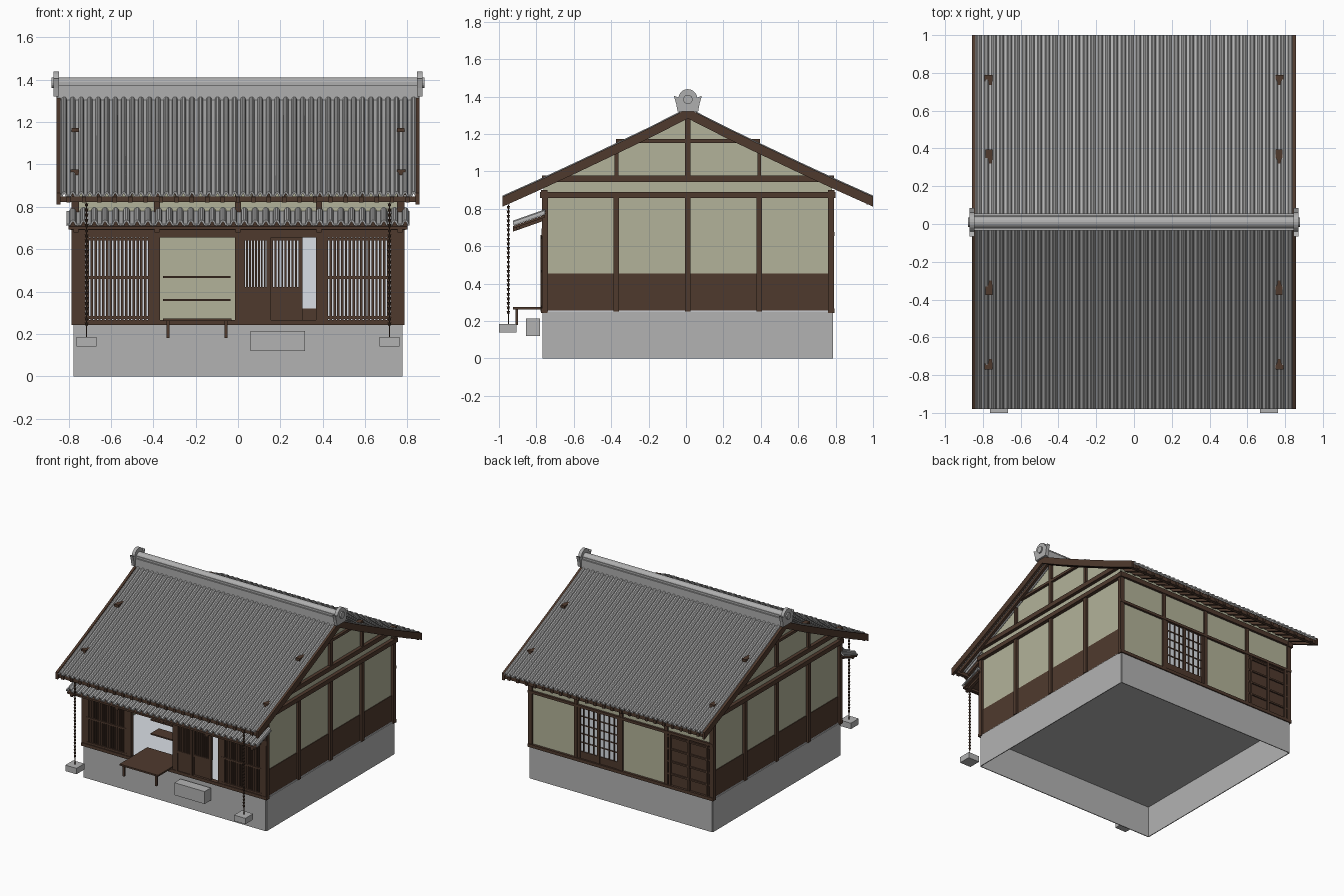
import bpy, bmesh, math
from mathutils import Matrix, Vector

if "Cube" in bpy.data.objects:
    bpy.data.objects.remove(bpy.data.objects["Cube"])

SHIFT = 0.01      # body centre along y
W = 0.777         # half width of the square body
BAY = 0.382       # bay spacing
SILL = 0.25       # floor level
SIDES = (-1, 1)


def material(name, r, g, b):
    m = bpy.data.materials.new(name)
    m.use_nodes = True
    m.diffuse_color = (r, g, b, 1)
    bsdf = m.node_tree.nodes["Principled BSDF"]
    bsdf.inputs["Base Color"].default_value = (r, g, b, 1)
    bsdf.inputs["Roughness"].default_value = 0.8
    return m


wood = material("dark wood", 0.078, 0.042, 0.027)
plaster = material("plaster", 0.45, 0.45, 0.32)
stone = material("grey stone", 0.45, 0.45, 0.45)
tile = material("roof tile", 0.43, 0.43, 0.43)
paper = material("white paper", 0.7, 0.74, 0.79)


def finish(name, bm, mat):
    bmesh.ops.translate(bm, verts=bm.verts, vec=(0, SHIFT, 0))
    bmesh.ops.recalc_face_normals(bm, faces=bm.faces)
    mesh = bpy.data.meshes.new(name)
    bm.to_mesh(mesh)
    bm.free()
    mesh.materials.append(mat)
    ob = bpy.data.objects.new(name, mesh)
    bpy.context.collection.objects.link(ob)
    return ob


def boxes(name, mat, items):
    """Boxes given as (x0, x1, y0, y1, z0, z1), joined in one object."""
    bm = bmesh.new()
    for x0, x1, y0, y1, z0, z1 in items:
        mid = Vector((x0 + x1, y0 + y1, z0 + z1)) / 2
        size = Matrix.Diagonal((abs(x1 - x0), abs(y1 - y0), abs(z1 - z0), 1))
        bmesh.ops.create_cube(bm, size=1, matrix=Matrix.Translation(mid) @ size)
    return finish(name, bm, mat)


def prisms(name, mat, profile, spans):
    """A (y, z) profile extruded along each x span."""
    bm = bmesh.new()
    for x0, x1 in spans:
        face = bm.faces.new([bm.verts.new((x0, y, z)) for y, z in profile])
        ext = bmesh.ops.extrude_face_region(bm, geom=[face])
        moved = [v for v in ext["geom"] if isinstance(v, bmesh.types.BMVert)]
        bmesh.ops.translate(bm, verts=moved, vec=(x1 - x0, 0, 0))
    return finish(name, bm, mat)


def band(path, top, bottom):
    return [(y, z + top) for y, z in path] + [(y, z + bottom) for y, z in reversed(path)]


def tiles(name, half, count, path, height):
    """Corrugated tile sheet: flat pans between half round ribs."""
    pitch = 2 * half / count
    section = []
    for i in range(count):
        x = -half + i * pitch
        section.append((x, 0))
        for k in range(6):
            a = math.pi * k / 5
            section.append((x + pitch * (0.6 - 0.32 * math.cos(a)), height * math.sin(a)))
    section.append((half, 0))
    bm = bmesh.new()
    rows = [[bm.verts.new((x, y, z + h)) for x, h in section] for y, z in path]
    for a, b in zip(rows, rows[1:]):
        for i in range(len(a) - 1):
            bm.faces.new((a[i], a[i + 1], b[i + 1], b[i]))
    ob = finish(name, bm, tile)
    if ob.data.polygons[0].normal.z < 0:
        ob.data.flip_normals()
    mod = ob.modifiers.new("thickness", "SOLIDIFY")
    mod.thickness = 0.01
    mod.offset = -1
    return ob


# Hollow foundation and floor
T = 0.006
E = W - T
boxes("foundation", stone,
      [(s * W, s * E, -E, E, 0, SILL) for s in SIDES] +
      [(-E, E, s * W, s * E, 0, SILL) for s in SIDES])
boxes("floor", stone, [(-E, E, -E, E, SILL - 0.01, SILL)])
boxes("floor_mat", paper, [(-E, E, -E, E, SILL, SILL + T)])

# Main roof with a slight sag
ROOF = [(0, 1.328), (0.2, 1.226), (0.4, 1.13), (0.6, 1.035), (0.8, 0.942), (0.99, 0.857)]
rafter_x = [-0.8 + i * 1.6 / 22 for i in range(23)]
for s, side in zip(SIDES, ("front", "back")):
    path = [(s * y, z) for y, z in ROOF]
    tiles(side + "_roof_tiles", 0.845, 42, path, 0.015)
    prisms(side + "_bargeboards", wood, band(path, 0.008, -0.045),
           [(t * 0.838, t * 0.857) for t in SIDES])
    prisms(side + "_rafters", wood, band(path, -0.011, -0.036),
           [(x - 0.01, x + 0.01) for x in rafter_x])
    boxes(side + "_eave_batten", wood, [(-0.85, 0.85, s * 0.955, s * 0.98, 0.822, 0.85)])

# Ridge
boxes("ridge_base", tile, [(-0.855, 0.855, -0.045, 0.045, 1.3, 1.375),
                           (-0.86, 0.86, -0.035, 0.035, 1.375, 1.39)])
cap = [(0.032 * math.cos(a), 1.378 + 0.032 * math.sin(a))
       for a in (math.pi * k / 8 for k in range(9))]
prisms("ridge_cap", tile, cap, [(-0.87, 0.87)])

# Ridge end ornaments
crest = [(0.055, 1.32), (0.062, 1.36), (0.075, 1.405), (0.05, 1.395)]
arc = [(0.05 * math.cos(a), 1.39 + 0.05 * math.sin(a))
       for a in (math.pi * k / 10 for k in range(1, 10))]
prisms("ridge_end_ornaments", tile, crest + arc + [(-y, z) for y, z in reversed(crest)],
       [(s * 0.845, s * 0.87) for s in SIDES])
disc = [(0.025 * math.cos(a), 1.385 + 0.025 * math.sin(a))
        for a in (math.pi * k / 8 for k in range(16))]
prisms("ridge_end_discs", tile, disc, [(s * 0.87, s * 0.88) for s in SIDES])

# Gable walls
slope = [(y, z - 0.02) for y, z in ROOF[:-1]]
slope[-1] = (E, 0.935)
outline = [(-E, SILL), (E, SILL)] + slope[::-1] + [(-y, z) for y, z in slope[1:]]
prisms("gable_plaster", plaster, outline, [(s * 0.755, s * 0.765) for s in SIDES])
boxes("gable_wainscot", wood, [(s * 0.76, s * 0.77, -E, E, SILL, 0.455) for s in SIDES])
gable = []
for s in SIDES:
    x0, x1 = s * 0.75, s * 0.785
    gable += [(x0, x1, i * BAY - 0.015, i * BAY + 0.015, SILL, 0.87) for i in range(-2, 3)]
    gable += [(x0, x1, i * BAY - 0.01, i * BAY + 0.01, 0.96, 1.115) for i in SIDES]
    gable += [(x0, x1, -0.015, 0.015, 0.96, 1.315),
              (x0, x1 + s * 0.008, -0.79, 0.79, 0.857, 0.89),
              (x0, x1 + s * 0.006, -0.78, 0.78, 0.943, 0.977),
              (x0, x1, -0.385, 0.385, 1.153, 1.173)]
boxes("gable_timbers", wood, gable)

# Front and back timbers
frame = []
for s in SIDES:
    y0, y1 = s * 0.75, s * 0.78
    frame += [(i * BAY - 0.014, i * BAY + 0.014, y0, y1, SILL, 0.9) for i in range(-2, 3)]
    frame += [(-0.785, 0.785, y0, s * 0.785, 0.242, 0.266),
              (-0.785, 0.785, y0, s * 0.783, 0.655, 0.695 if s < 0 else 0.675),
              (-0.785, 0.785, y0, s * 0.785, 0.865, 0.9)]
boxes("eave_wall_timbers", wood, frame)
boxes("upper_wall_plaster", plaster,
      [(-E, E, s * 0.757, s * 0.767, 0.67, 0.93) for s in SIDES])

# Back wall: plaster bays, paper screens and plank door
boxes("back_plaster", plaster, [(x, x + BAY, 0.757, 0.767, SILL, 0.67) for x in (-BAY, BAY)])
boxes("back_screen_paper", paper, [(0, BAY, 0.757, 0.764, 0.32, 0.66)])
boxes("back_screen_foot", wood, [(0, BAY, 0.755, 0.772, SILL, 0.32)])
bars = [(x - 0.003, x + 0.003, 0.764, 0.772, 0.32, 0.66)
        for x in (0.02 + i * 0.043 for i in range(9))]
bars += [(0, BAY, 0.764, 0.771, z, z + 0.006) for z in (0.32 + i * 0.066 for i in range(1, 5))]
bars += [(x - 0.011, x + 0.011, 0.764, 0.776, 0.266, 0.66) for x in (0.024, 0.191, 0.358)]
boxes("back_screen_bars", wood, bars)
boxes("back_door", wood, [(-2 * BAY, -BAY, 0.757, 0.768, SILL, 0.66)])
boxes("back_door_battens", wood,
      [(-2 * BAY, -BAY, 0.768, 0.778, z, z + 0.012) for z in (0.345, 0.44, 0.535, 0.63)] +
      [(x - 0.008, x + 0.008, 0.768, 0.782, 0.266, 0.655) for x in (-0.73, -0.573, -0.415)])


# Front lattice bays
def slats(x0, x1, count, y, z0, z1, half=0.0045):
    step = (x1 - x0) / count
    return [(x0 + i * step - half, x0 + i * step + half, y - 0.02, y, z0, z1)
            for i in range(count + 1)]


lattice, backing = [], []
for s in SIDES:
    a, b = sorted((s * (BAY + 0.02), s * (2 * BAY - 0.02)))
    lattice += slats(a, b, 19, -0.76, 0.266, 0.655, 0.0055)
    lattice += [(a, b, -0.784, -0.77, z, z + 0.014) for z in (0.27, 0.46, 0.64)]
    lattice += [(x - 0.02, x + 0.02, -0.782, -0.75, SILL, 0.66) for x in (a, b)]
    backing.append((a, b, -0.752, -0.746, SILL, 0.66))
boxes("front_lattice", wood, lattice)

# Front sliding doors
doors = []
for a, b, y in ((0.014, 0.155, -0.765), (0.145, 0.305, -0.752)):
    doors += slats(a + 0.015, b - 0.015, 8, y, 0.41, 0.655)
    doors += [(a, b, y - 0.015, y, SILL, 0.412), (a, b, y - 0.022, y, 0.405, 0.422),
              (a, b, y - 0.022, y, 0.64, 0.66),
              (a, a + 0.016, y - 0.022, y, SILL, 0.66), (b - 0.016, b, y - 0.022, y, SILL, 0.66)]
    backing.append((a, b, y, y + 0.005, 0.41, 0.65))
boxes("front_doors", wood, doors)
boxes("lattice_paper", paper, backing)

# Shelves, bench, step stone
boxes("shelves", wood, [(-0.355, -0.035, -0.56, -0.46, z, z + 0.01) for z in (0.355, 0.463)])
boxes("bench", wood, [(-0.355, -0.03, -0.935, -0.6, 0.262, 0.274)] +
      [(x - 0.007, x + 0.007, -0.922, -0.908, 0.18, 0.265) for x in (-0.33, -0.056)])
boxes("step_stone", stone, [(0.06, 0.316, -0.865, -0.79, 0.12, 0.215)])

# Small front canopy
CANOPY = [(-0.765, 0.768), (-0.85, 0.738), (-0.935, 0.708)]
tiles("canopy_tiles", 0.81, 32, [(y, z + 0.012) for y, z in CANOPY], 0.018)
prisms("canopy_deck", wood, band(CANOPY, 0, -0.014), [(-0.8, 0.8)])
prisms("canopy_brackets", wood, band(CANOPY, -0.01, -0.03),
       [(i * BAY - 0.012, i * BAY + 0.012) for i in range(-2, 3)])
boxes("canopy_beam", wood, [(-0.79, 0.79, -0.92, -0.9, 0.69, 0.708)])

# Rain chains and their weights
bm = bmesh.new()
for s in SIDES:
    for i in range(24):
        place = Matrix.Translation((s * 0.715, -0.96, 0.245 + i * 0.0245))
        bmesh.ops.create_cone(bm, cap_ends=True, segments=8, radius1=0.005, radius2=0.009,
                              depth=0.016, matrix=place)
    bmesh.ops.create_cone(bm, cap_ends=True, segments=6, radius1=0.003, radius2=0.003,
                          depth=0.64, matrix=Matrix.Translation((s * 0.715, -0.96, 0.5)))
finish("rain_chains", bm, wood)
boxes("chain_weights", stone,
      [(s * 0.667, s * 0.762, -1.01, -0.915, 0.14, 0.185) for s in SIDES])
